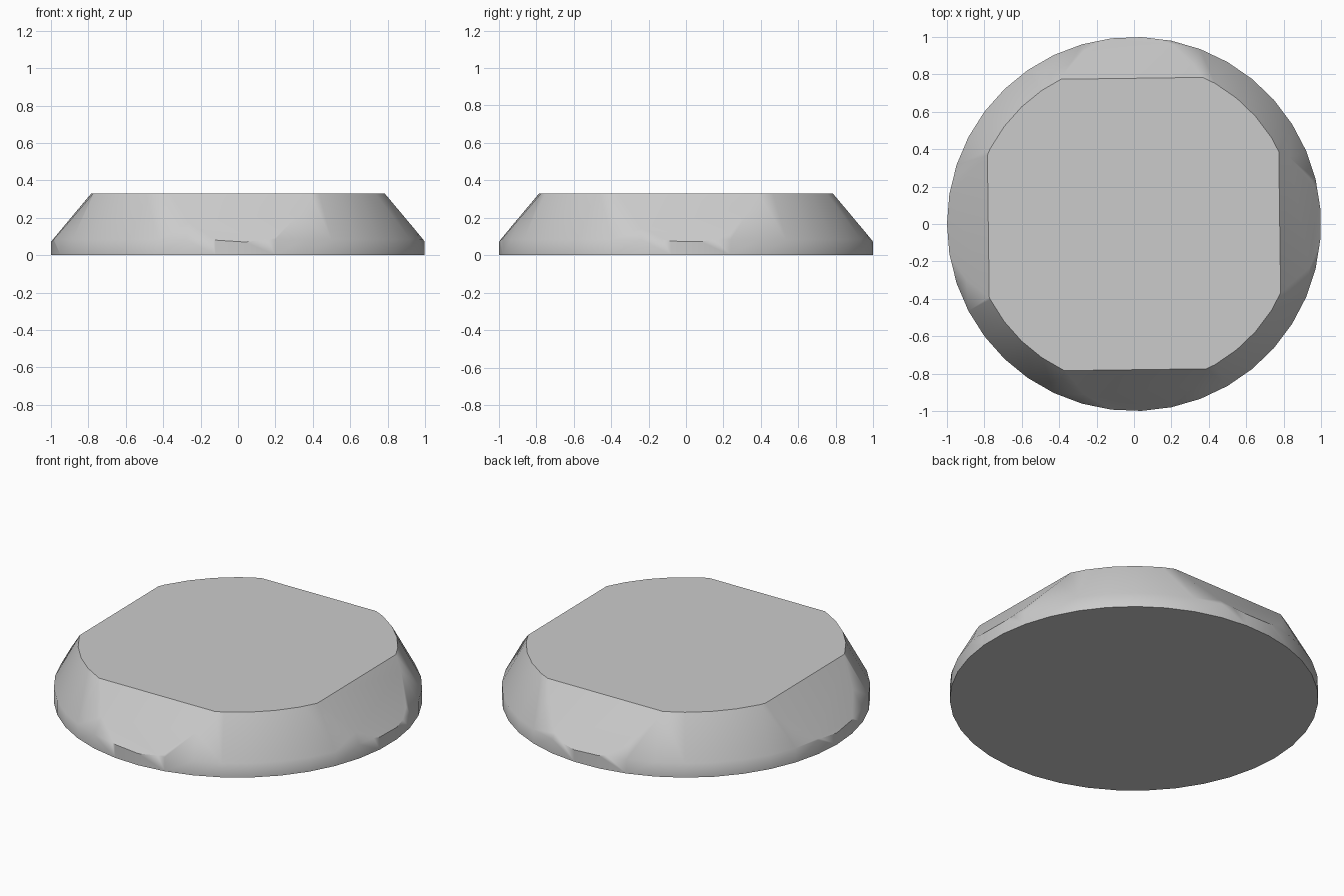
import bpy, bmesh, math
from mathutils import Vector

if "Cube" in bpy.data.objects:
    bpy.data.objects.remove(bpy.data.objects["Cube"])

SEGMENTS = 39
RIM_Z, TOP_Z = 0.085, 0.33
TOP_RADIUS = 0.868
FLAT_TOP, FLAT_RIM = 0.779, 0.987   # distance of each flat from the axis
TWIST = math.radians(0.75)


def ring(bm, radius, z):
    step = math.tau / SEGMENTS
    return [bm.verts.new((-radius * math.cos(i * step), -radius * math.sin(i * step), z))
            for i in range(SEGMENTS)]


# Round body: short upright rim, then a tapering shoulder
bm = bmesh.new()
rings = [ring(bm, 1, 0), ring(bm, 1, RIM_Z), ring(bm, TOP_RADIUS, TOP_Z)]
for low, high in zip(rings, rings[1:]):
    for i in range(SEGMENTS):
        j = (i + 1) % SEGMENTS
        bm.faces.new((low[i], low[j], high[j], high[i]))
bm.faces.new(rings[0][::-1])
bm.faces.new(rings[-1])

# Four sloping flats cut from the shoulder
for k in range(4):
    a = k * math.pi / 2 + TWIST
    out = Vector((math.cos(a), math.sin(a), 0))
    rise, run = TOP_Z - RIM_Z, FLAT_RIM - FLAT_TOP
    normal = (out * rise + Vector((0, 0, run))).normalized()
    cut = bmesh.ops.bisect_plane(
        bm, geom=bm.verts[:] + bm.edges[:] + bm.faces[:], dist=1e-5,
        plane_co=out * FLAT_TOP + Vector((0, 0, TOP_Z)),
        plane_no=normal, clear_outer=True)["geom_cut"]
    edges = [e for e in cut if isinstance(e, bmesh.types.BMEdge) and e.is_boundary]
    bmesh.ops.holes_fill(bm, edges=edges, sides=0)
bmesh.ops.recalc_face_normals(bm, faces=bm.faces[:])

mesh = bpy.data.meshes.new("base_disc")
bm.to_mesh(mesh)
bm.free()
disc = bpy.data.objects.new("base_disc", mesh)
bpy.context.collection.objects.link(disc)

# Plain grey finish
grey = bpy.data.materials.new("plain_grey")
grey.use_nodes = True
colour = (0.6, 0.6, 0.6, 1)
grey.diffuse_color = colour
grey.node_tree.nodes["Principled BSDF"].inputs["Base Color"].default_value = colour
mesh.materials.append(grey)

# Soft shading with crisp top, bottom and flats
bpy.ops.object.select_all(action="DESELECT")
disc.select_set(True)
bpy.context.view_layer.objects.active = disc
bpy.ops.object.shade_smooth_by_angle(angle=math.radians(30))
weighted = disc.modifiers.new("weighted_normals", "WEIGHTED_NORMAL")
weighted.keep_sharp = True
